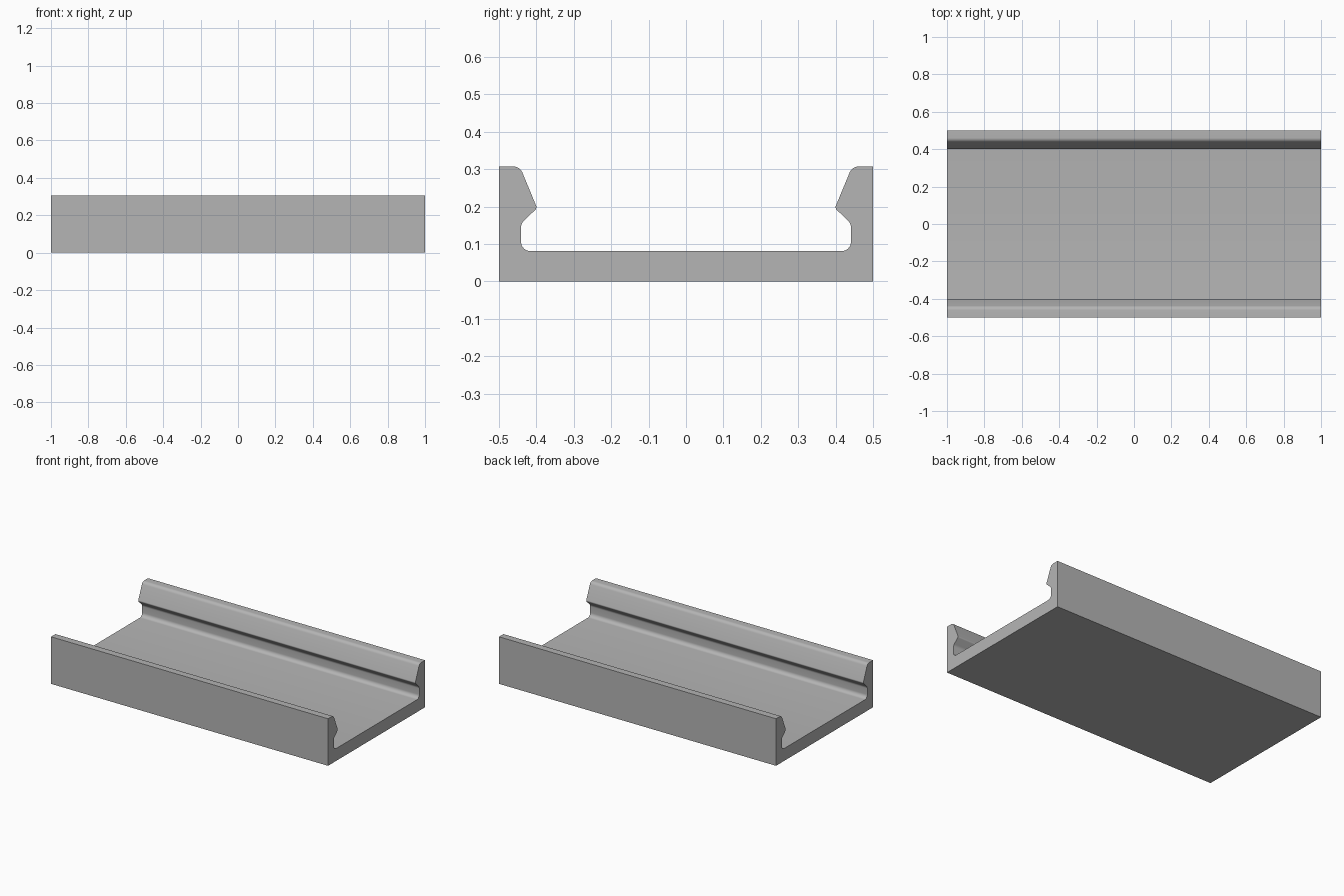
import bpy, bmesh, math
from mathutils import Vector

cube = bpy.data.objects.get("Cube")
if cube:
    bpy.data.objects.remove(cube, do_unlink=True)

# Single grey material
grey = bpy.data.materials.new("light grey")
grey.use_nodes = True
colour = (0.46, 0.46, 0.46, 1)
grey.diffuse_color = colour
grey.node_tree.nodes["Principled BSDF"].inputs["Base Color"].default_value = colour


def fillet(prev, corner, nxt, radius, steps=8):
    """Arc of points replacing a sharp corner."""
    a, b = (prev - corner).normalized(), (nxt - corner).normalized()
    half = a.angle(b) / 2
    centre = corner + (a + b).normalized() * radius / math.sin(half)
    reach = radius / math.tan(half)
    start, end = corner + a * reach - centre, corner + b * reach - centre
    sweep = start.angle(end)
    return [centre + (start * math.sin((1 - i / steps) * sweep)
                      + end * math.sin(i / steps * sweep)) / math.sin(sweep)
            for i in range(steps + 1)]


# Half cross-section (y, z, fillet radius), from the base up and inward
half = [(0.5, 0, 0), (0.5, 0.307, 0), (0.444, 0.307, 0.025),
        (0.398, 0.196, 0.01), (0.441, 0.155, 0.025), (0.441, 0.081, 0.025)]
outline = half + [(-y, z, r) for y, z, r in reversed(half)]
points = []
for i, (y, z, r) in enumerate(outline):
    corner = Vector((y, z))
    if r:
        points += fillet(Vector(outline[i - 1][:2]), corner,
                         Vector(outline[(i + 1) % len(outline)][:2]), r)
    else:
        points.append(corner)

# Extrude the section along x
bm = bmesh.new()
end_cap = bm.faces.new([bm.verts.new((-1, p.x, p.y)) for p in points])
extruded = bmesh.ops.extrude_face_region(bm, geom=[end_cap], use_keep_orig=True)
bmesh.ops.translate(bm, vec=(2, 0, 0),
                    verts=[v for v in extruded["geom"] if isinstance(v, bmesh.types.BMVert)])
bmesh.ops.recalc_face_normals(bm, faces=bm.faces)
mesh = bpy.data.meshes.new("channel_rail")
bm.to_mesh(mesh)
bm.free()
mesh.materials.append(grey)

rail = bpy.data.objects.new("channel_rail", mesh)
bpy.context.collection.objects.link(rail)
bpy.ops.object.select_all(action="DESELECT")
rail.select_set(True)
bpy.context.view_layer.objects.active = rail
bpy.ops.object.shade_smooth_by_angle(angle=math.radians(30))
